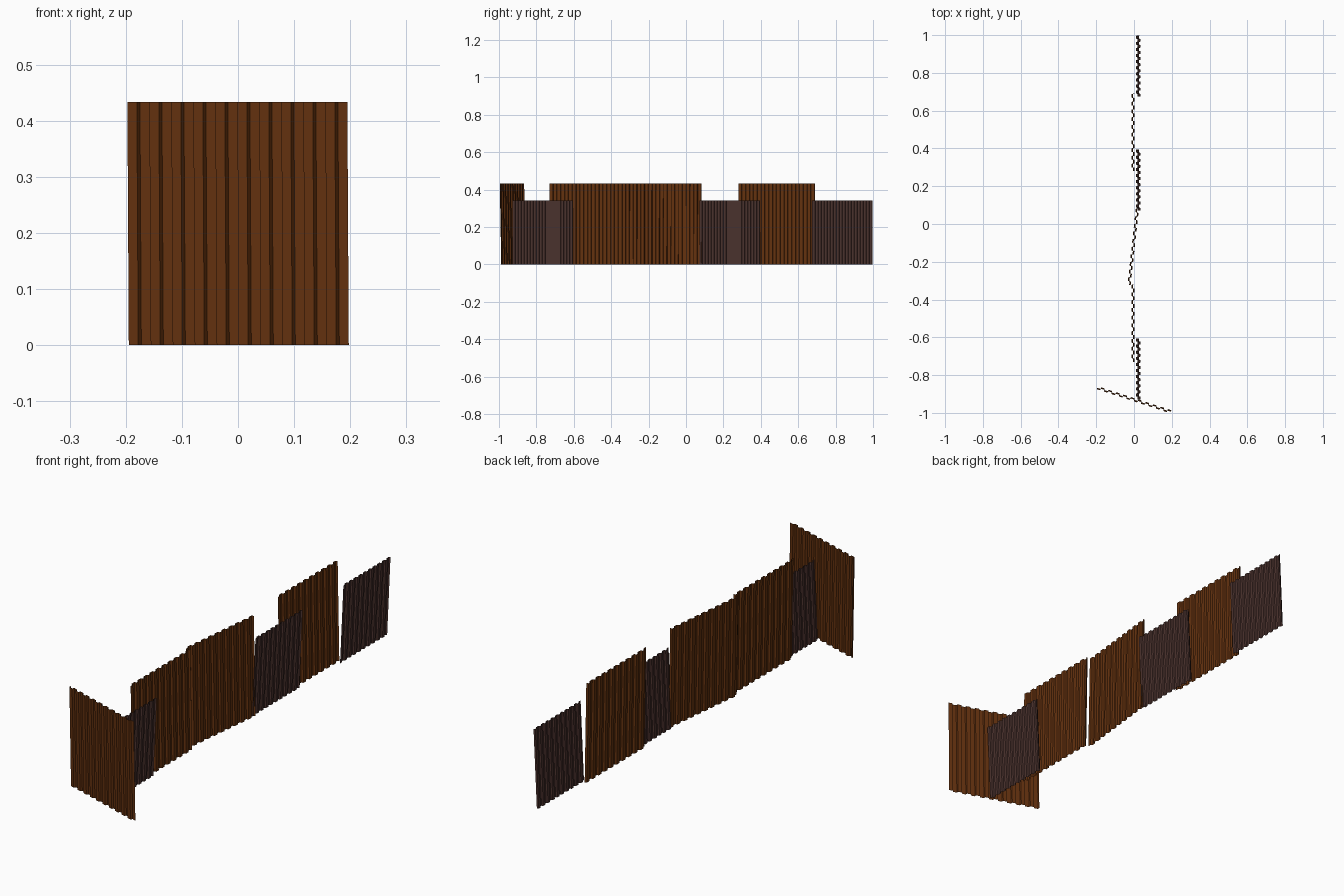
import bpy, bmesh
from mathutils import Vector

if "Cube" in bpy.data.objects:
    bpy.data.objects.remove(bpy.data.objects["Cube"])


def material(name, color):
    m = bpy.data.materials.new(name)
    m.diffuse_color = (*color, 1)
    m.use_nodes = True
    m.node_tree.nodes["Principled BSDF"].inputs["Base Color"].default_value = m.diffuse_color
    return m


rust = material("rust brown", (0.127, 0.031, 0.0045))
plum = material("dull plum", (0.072, 0.033, 0.028))

RIBS = 10


def sheet(name, start, end, height, lean, depth, mat):
    """Corrugated sheet from start to end; lean moves the top to its left side."""
    a, b = Vector((*start, 0)), Vector((*end, 0))
    along = (b - a).normalized()
    left = Vector((-along.y, along.x, 0))
    pitch = (b - a).length / RIBS
    # trapezoid rib: low flat, steep wall, high flat, steep wall
    profile = [(0, -.5), (.43, -.5), (.5, .5), (.93, .5)]
    pts = [((i + t) * pitch, o * depth) for i in range(RIBS) for t, o in profile]
    pts.append((RIBS * pitch, -.5 * depth))
    top = Vector((0, 0, height)) + left * lean
    bm = bmesh.new()
    low = [bm.verts.new(a + along * s + left * o) for s, o in pts]
    high = [bm.verts.new(v.co + top) for v in low]
    for i in range(len(pts) - 1):
        bm.faces.new((low[i + 1], low[i], high[i], high[i + 1]))
    me = bpy.data.meshes.new(name)
    bm.to_mesh(me)
    bm.free()
    me.materials.append(mat)
    ob = bpy.data.objects.new(name, me)
    bpy.context.collection.objects.link(ob)


# tall brown sheets, the first one turned across the end of the fence
tall = [((.196, -.990), (-.196, -.862)),
        ((-.001, -.73), (-.001, -.32)),
        ((-.022, -.322), (.022, .082)),
        ((-.001, .28), (-.001, .69))]
for i, (s, e) in enumerate(tall):
    sheet(f"tall_sheet_{i + 1}", s, e, .433, .008, .009, rust)

# short plum sheets leaning the other way
for i, y in enumerate((-.928, .072, .675)):
    sheet(f"short_sheet_{i + 1}", (.014, y), (.014, y + .323), .342, -.016, .007, plum)
